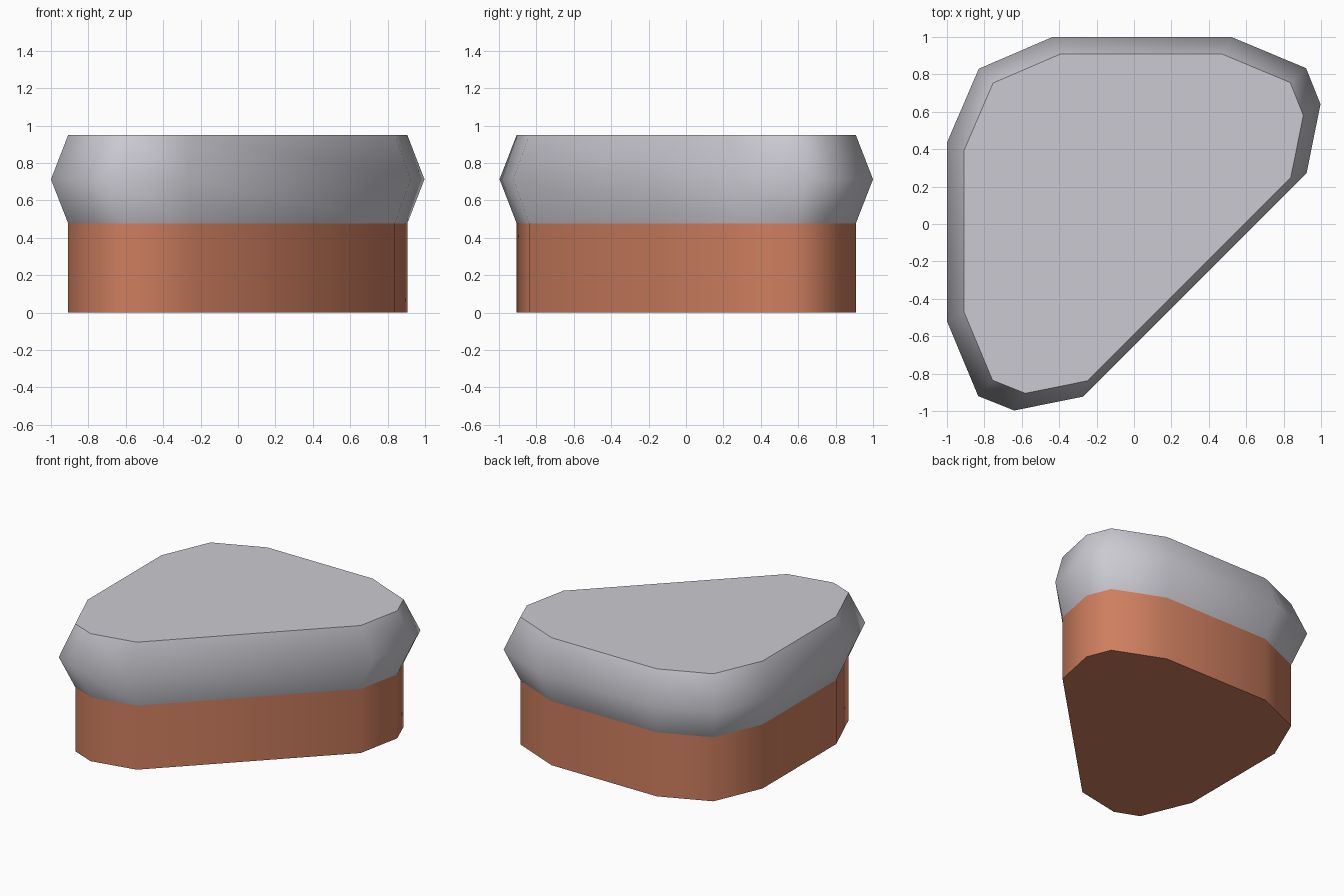
import bpy, bmesh, math

if "Cube" in bpy.data.objects:
    bpy.data.objects.remove(bpy.data.objects["Cube"])

# Half outline of the rounded triangle; the rest mirrors across the line y = -x
half = [(-0.83, 0.83), (-0.435, 1.0), (0.52, 1.0), (0.92, 0.833), (0.997, 0.64), (0.923, 0.273)]
outline = half + [(-y, -x) for x, y in reversed(half[1:])]
INSET = 0.908


def material(name, color):
    m = bpy.data.materials.new(name)
    m.diffuse_color = (*color, 1)
    m.use_nodes = True
    m.node_tree.nodes["Principled BSDF"].inputs["Base Color"].default_value = m.diffuse_color
    return m


def loft(name, levels, mat, cap_bottom=False, cap_top=False):
    """Stack scaled copies of the outline at (z, scale) levels."""
    bm = bmesh.new()
    rings = [[bm.verts.new((x * s, y * s, z)) for x, y in outline] for z, s in levels]
    n = len(outline)
    for a, b in zip(rings, rings[1:]):
        for i in range(n):
            j = (i + 1) % n
            bm.faces.new((a[i], a[j], b[j], b[i]))
    if cap_bottom:
        bm.faces.new(rings[0])
    if cap_top:
        bm.faces.new(rings[-1])
    bmesh.ops.recalc_face_normals(bm, faces=bm.faces)
    me = bpy.data.meshes.new(name)
    bm.to_mesh(me)
    bm.free()
    me.materials.append(mat)
    ob = bpy.data.objects.new(name, me)
    bpy.context.collection.objects.link(ob)
    bpy.ops.object.select_all(action='DESELECT')
    ob.select_set(True)
    bpy.context.view_layer.objects.active = ob
    bpy.ops.object.shade_smooth_by_angle(angle=math.radians(50))
    return ob


clay = material("clay orange", (0.62, 0.21, 0.115))
grey = material("pale grey", (0.60, 0.59, 0.64))

# Straight-walled lower body
loft("lower_body", [(0, INSET), (0.477, INSET)], clay, cap_bottom=True)
# Bulging upper slab
loft("upper_slab", [(0.477, INSET), (0.713, 1.0), (0.95, INSET)], grey, cap_top=True)
